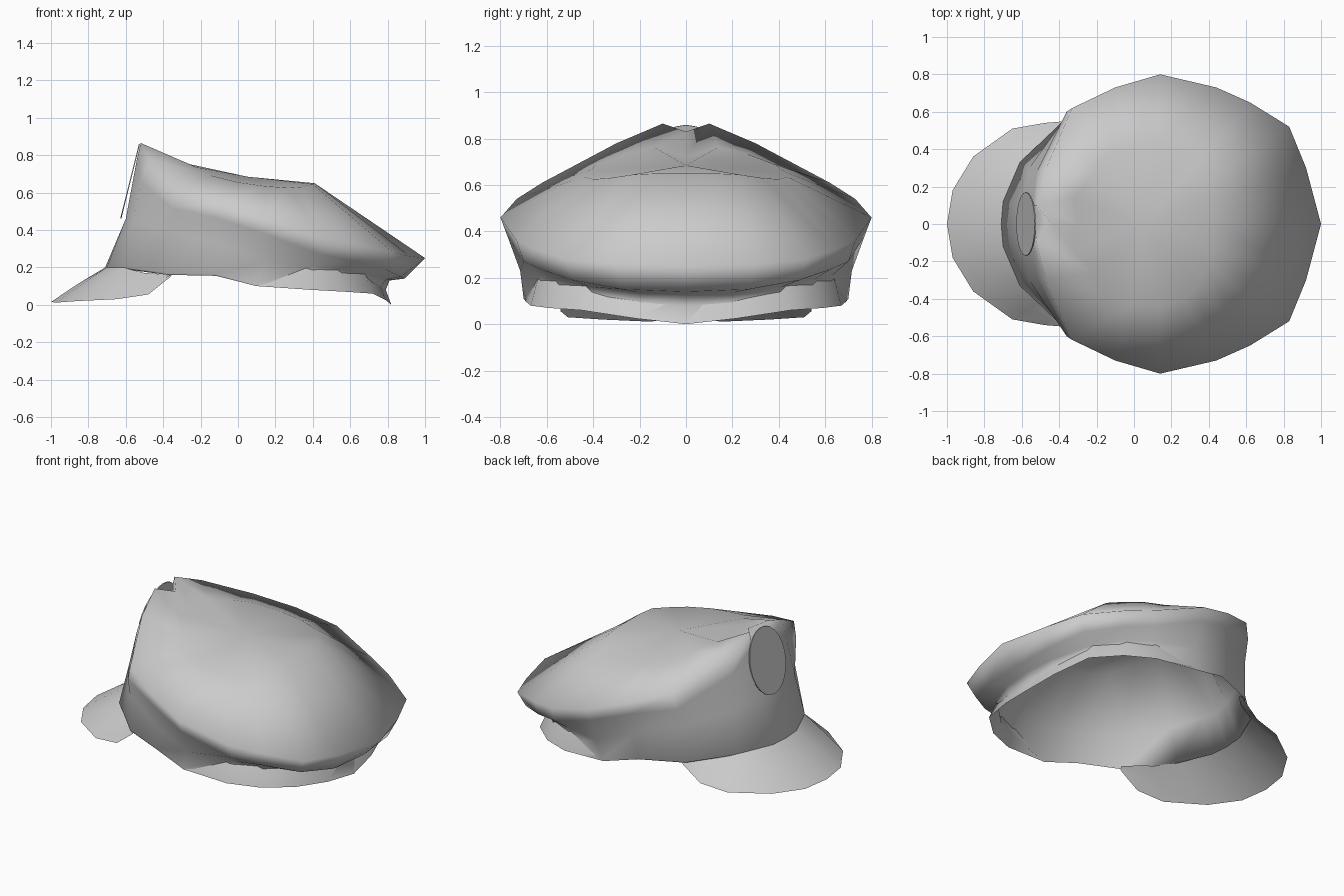
import bpy, bmesh, math
from mathutils import Vector

cube = bpy.data.objects.get("Cube")
if cube:
    bpy.data.objects.remove(cube)

grey = bpy.data.materials.new("plain_grey")
grey.use_nodes = True
grey.diffuse_color = (0.6, 0.6, 0.6, 1)
grey.node_tree.nodes["Principled BSDF"].inputs["Base Color"].default_value = grey.diffuse_color


def finish(obj, angle):
    obj.data.materials.clear()
    obj.data.materials.append(grey)
    bpy.ops.object.select_all(action='DESELECT')
    obj.select_set(True)
    bpy.context.view_layer.objects.active = obj
    bpy.ops.object.shade_smooth_by_angle(angle=math.radians(angle))


def loft(name, rows, caps=(), angle=70):
    """Skin rows of points; with two cap points the rows are loops and the skin is closed."""
    bm = bmesh.new()
    grid = [[bm.verts.new(p) for p in row] for row in rows]
    count = len(grid[0])
    for low, high in zip(grid, grid[1:]):
        for i in range(count if caps else count - 1):
            j = (i + 1) % count
            bm.faces.new((low[i], low[j], high[j], high[i]))
    for tip, row in zip(caps, (grid[0], grid[-1])):
        v = bm.verts.new(tip)
        for i in range(count):
            bm.faces.new((v, row[i], row[(i + 1) % count]))
    if caps:
        bmesh.ops.recalc_face_normals(bm, faces=bm.faces)
    mesh = bpy.data.meshes.new(name)
    bm.to_mesh(mesh)
    bm.free()
    obj = bpy.data.objects.new(name, mesh)
    bpy.context.collection.objects.link(obj)
    finish(obj, angle)


def flip(p):
    return Vector((p[0], -p[1], p[2]))


def ring(half):
    """Full loop from a half running front to back on the +y side."""
    return [Vector(p) for p in half] + [flip(p) for p in half[-2:0:-1]]


def span(half):
    """Open strip mirrored about its first point, which lies on y = 0."""
    return [flip(p) for p in half[:0:-1]] + [Vector(p) for p in half]


# Half outlines, front centre to back centre
plateau = [(-.3, 0, .72), (-.32, .14, .765), (-.22, .26, .735), (-.14, .38, .69),
           (0, .43, .655), (.14, .44, .635), (.27, .4, .625), (.34, .33, .63),
           (.4, .23, .645), (.41, .12, .65), (.41, 0, .65)]
rim = [(-.44, 0, .83), (-.52, .1, .865), (-.47, .3, .78), (-.33, .62, .61),
       (-.1, .73, .54), (.14, .8, .46), (.44, .73, .36), (.62, .65, .325),
       (.83, .52, .28), (.92, .3, .26), (1, 0, .25)]
roll = [(-.53, 0, .8), (-.54, .1, .78), (-.52, .28, .66), (-.36, .6, .52),
        (-.1, .71, .46), (.14, .77, .38), (.44, .7, .27), (.61, .62, .235),
        (.79, .49, .19), (.87, .27, .15), (.89, 0, .14)]
band = [(-.6, 0, .46), (-.6, .1, .46), (-.56, .3, .45), (-.38, .55, .4),
        (-.1, .68, .32), (.14, .715, .23), (.4, .63, .21), (.56, .55, .19),
        (.7, .41, .16), (.79, .2, .135), (.81, 0, .13)]
hem = [(-.71, 0, .2), (-.7, .12, .2), (-.61, .33, .2), (-.38, .55, .17),
       (-.12, .66, .165), (.1, .7, .11), (.38, .62, .13), (.55, .54, .12),
       (.69, .4, .11), (.76, .2, .09), (.79, 0, .08)]
rear_lip = [(.39, .67, .08), (.57, .59, .07), (.72, .45, .06),
            (.79, .22, .025), (.82, 0, 0)]

# Crown, band, flared rear lip and hollow lining as one skin
lip = [(x * .99, y * .99, z - .01) for x, y, z in hem[:6]] + rear_lip
ceiling = [(x, y, z - .05) for x, y, z in plateau]
lining = [(a[0] * .88, a[1] * .92, a[2] * .6 + b[2] * .4) for a, b in zip(lip, ceiling)]
loft("cap_body", [ring(h) for h in (plateau, rim, roll, band, hem, lip, lining, ceiling)],
     caps=[(.05, 0, .685), (.05, 0, .635)], angle=125)

# Visor, spread between the hem and its outer edge
root = hem[:3] + [(-.5, .41, .17), (-.42, .46, .165), (-.35, .53, .165)]
edge = [(-1, 0, .015), (-.97, .18, .012), (-.86, .36, .02), (-.65, .51, .03),
        (-.48, .54, .055), (-.36, .55, .15)]
bow = [Vector(a).lerp(Vector(b), 0.5) + Vector((0, 0, 0.005)) for a, b in zip(root, edge)]
loft("visor", [span(root), span(bow), span(edge)])

# Oval badge leaning against the front
bpy.ops.mesh.primitive_cylinder_add(vertices=24, radius=1, depth=1,
                                    location=(-0.577, 0, 0.66),
                                    rotation=(0, math.radians(-76), 0))
badge = bpy.context.object
badge.name = "front_badge"
badge.scale = (0.205, 0.17, 0.006)
finish(badge, 30)
